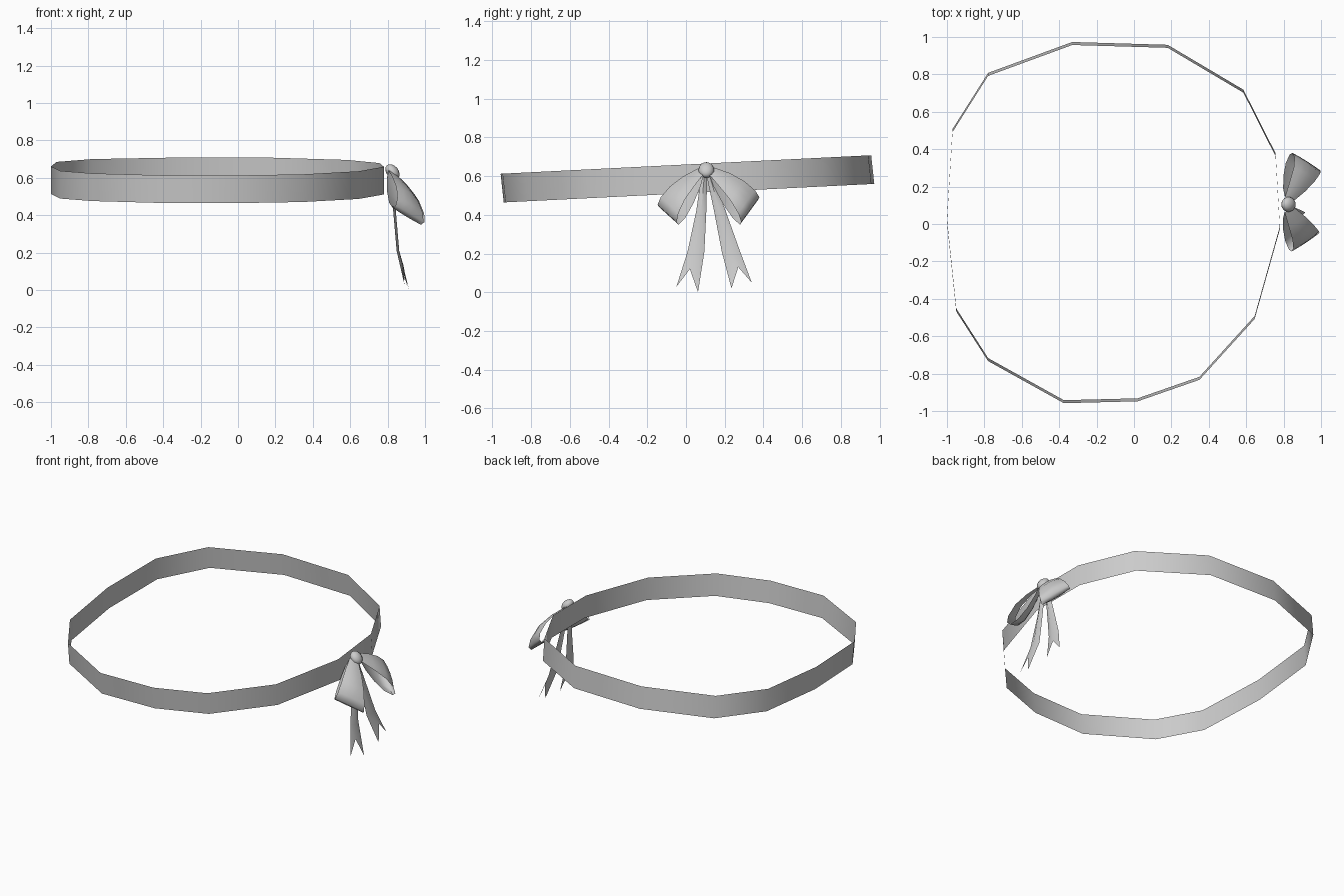
import bpy
import math
from mathutils import Vector

cube = bpy.data.objects.get("Cube")
if cube:
    bpy.data.objects.remove(cube, do_unlink=True)

grey = bpy.data.materials.new("light_grey")
grey.use_nodes = True
COLOUR = (0.6, 0.6, 0.6, 1)
grey.diffuse_color = COLOUR
grey.node_tree.nodes["Principled BSDF"].inputs["Base Color"].default_value = COLOUR


def finish(obj, angle):
    obj.data.materials.clear()
    obj.data.materials.append(grey)
    bpy.ops.object.select_all(action="DESELECT")
    obj.select_set(True)
    bpy.context.view_layer.objects.active = obj
    bpy.ops.object.shade_smooth_by_angle(angle=math.radians(angle))


def sheet(name, rows, closed=False, angle=60):
    """Skin a list of equal-length point rows with quads."""
    cols = len(rows[0])
    verts = [p for row in rows for p in row]
    faces = []
    for r in range(len(rows) if closed else len(rows) - 1):
        a, b = r * cols, (r + 1) % len(rows) * cols
        faces += [(a + c, a + c + 1, b + c + 1, b + c) for c in range(cols - 1)]
    mesh = bpy.data.meshes.new(name)
    mesh.from_pydata(verts, [], faces)
    obj = bpy.data.objects.new(name, mesh)
    bpy.context.collection.objects.link(obj)
    finish(obj, angle)


# Band: a slightly tilted ring with uneven straight segments
ring = [(0.18, 0.95), (-0.33, 0.965), (-0.78, 0.8), (-0.97, 0.5), (-1, 0.02),
        (-0.95, -0.46), (-0.78, -0.725), (-0.375, -0.95), (0.02, -0.94),
        (0.35, -0.825), (0.645, -0.5), (0.78, -0.02), (0.757, 0.37), (0.585, 0.71)]
SLOPE = 0.05
band = []
for x, y in ring:
    top = 0.66 + SLOPE * y
    band.append([(x, y + 0.008, top - 0.148), (x, y - 0.008, top)])
sheet("band", band, closed=True)

# Bow loops: teardrop profile swept across the ribbon width, flaring outwards
PROFILE = [(0, 0.005), (0.3, 0.04), (0.6, 0.058), (0.85, 0.047), (0.98, 0.018),
           (0.98, -0.012), (0.8, -0.036), (0.5, -0.036), (0.2, -0.018)]


def bow_loop(name, root, outer, inner, flip):
    root, outer, inner = Vector(root), Vector(outer), Vector(inner)
    along = (outer + inner) / 2 - root
    across = outer - inner
    half = across.length / 2
    across.normalize()
    normal = along.cross(across).normalized() * flip
    rows = []
    for s, h in PROFILE:
        width = 0.03 + (half - 0.03) * s ** 0.8
        rows.append([root + along * s + normal * h * (1 - 0.25 * u * u) + across * u * width
                     for u in (-1, -0.5, 0, 0.5, 1)])
    sheet(name, rows, closed=True, angle=70)


bow_loop("left_bow_loop", (0.825, 0.13, 0.625), (0.84, 0.38, 0.48), (0.99, 0.285, 0.35), 1)
bow_loop("right_bow_loop", (0.825, 0.08, 0.625), (0.835, -0.145, 0.44), (0.985, -0.045, 0.35), -1)


# Tails: creased ribbons ending in a V notch
def tail(name, rows, notch_end):
    points = []
    for x, z, y0, y1 in rows:
        points.append([(x, y0, z), (x + 0.014, (y0 + y1) / 2, z), (x, y1, z)])
    points.append(notch_end)
    sheet(name, points)


tail("left_tail", [(0.815, 0.61, 0.105, 0.135), (0.83, 0.42, 0.145, 0.205),
                   (0.848, 0.21, 0.185, 0.28)],
     [(0.905, 0.235, 0.02), (0.885, 0.27, 0.13), (0.89, 0.34, 0.05)])
tail("right_tail", [(0.815, 0.61, 0.08, 0.11), (0.83, 0.42, 0.053, 0.105),
                    (0.848, 0.21, 0.008, 0.095)],
     [(0.89, -0.05, 0.028), (0.88, 0.02, 0.12), (0.915, 0.062, 0)])

# Knot: flattened ball facing outwards and up
bpy.ops.mesh.primitive_uv_sphere_add(segments=12, ring_count=8, radius=1,
                                     location=(0.826, 0.105, 0.632),
                                     rotation=(0, math.radians(-40), 0))
knot = bpy.context.object
knot.name = "knot"
knot.scale = (0.032, 0.041, 0.046)
finish(knot, 60)
